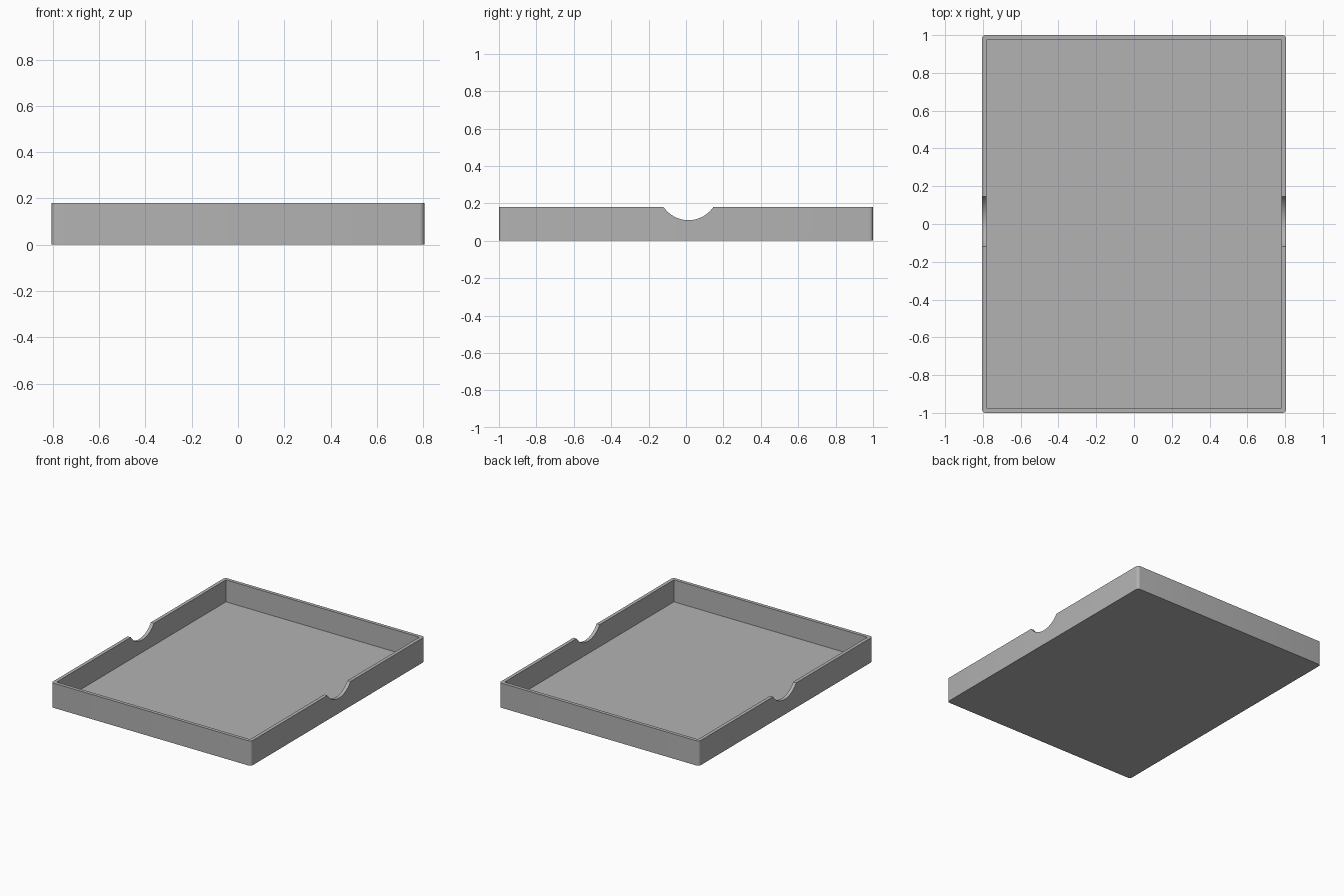
import bpy, bmesh, math
from mathutils import Matrix

default = bpy.data.objects.get("Cube")
if default:
    bpy.data.objects.remove(default, do_unlink=True)

WIDTH, LENGTH, HEIGHT = 1.61, 2.0, 0.18
WALL, FLOOR, CORNER = 0.025, 0.02, 0.02
NOTCH_Y, NOTCH_RADIUS, NOTCH_BOTTOM = 0.013, 0.161, 0.11

grey = bpy.data.materials.new("plain grey")
grey.use_nodes = True
colour = (0.45, 0.45, 0.45, 1)
grey.diffuse_color = colour
grey.node_tree.nodes["Principled BSDF"].inputs["Base Color"].default_value = colour


def add_object(name, bm):
    mesh = bpy.data.meshes.new(name)
    bm.to_mesh(mesh)
    bm.free()
    mesh.materials.append(grey)
    obj = bpy.data.objects.new(name, mesh)
    bpy.context.collection.objects.link(obj)
    return obj


def box(name, size, bottom, corner=0):
    bm = bmesh.new()
    place = Matrix.Translation((0, 0, bottom + size[2] / 2)) @ Matrix.Diagonal((*size, 1))
    bmesh.ops.create_cube(bm, size=1, matrix=place)
    if corner:
        upright = [e for e in bm.edges if abs(e.verts[0].co.z - e.verts[1].co.z) > 0.01]
        bmesh.ops.bevel(bm, geom=upright, offset=corner, segments=6,
                        profile=0.5, affect="EDGES")
    return add_object(name, bm)


# Solid block with rounded upright corners
tray = box("tray", (WIDTH, LENGTH, HEIGHT), 0, CORNER)

# Square-cornered hollow
hollow = box("hollow_cutter", (WIDTH - 2 * WALL, LENGTH - 2 * WALL, HEIGHT), FLOOR)

# Round finger notches through both side walls
bm = bmesh.new()
bmesh.ops.create_cone(
    bm, cap_ends=True, segments=96, radius1=NOTCH_RADIUS, radius2=NOTCH_RADIUS,
    depth=WIDTH + 0.4,
    matrix=Matrix.Translation((0, NOTCH_Y, NOTCH_BOTTOM + NOTCH_RADIUS))
    @ Matrix.Rotation(math.pi / 2, 4, "Y"))
notch = add_object("notch_cutter", bm)

# Cut the block, then drop the cutters
bpy.ops.object.select_all(action="DESELECT")
bpy.context.view_layer.objects.active = tray
tray.select_set(True)
for cutter in (hollow, notch):
    cutter.hide_render = True
    cut = tray.modifiers.new(cutter.name, "BOOLEAN")
    cut.operation = "DIFFERENCE"
    cut.solver = "EXACT"
    cut.object = cutter
    bpy.ops.object.modifier_apply(modifier=cut.name)
    bpy.data.objects.remove(cutter, do_unlink=True)

bpy.ops.object.shade_smooth_by_angle(angle=math.radians(30))
